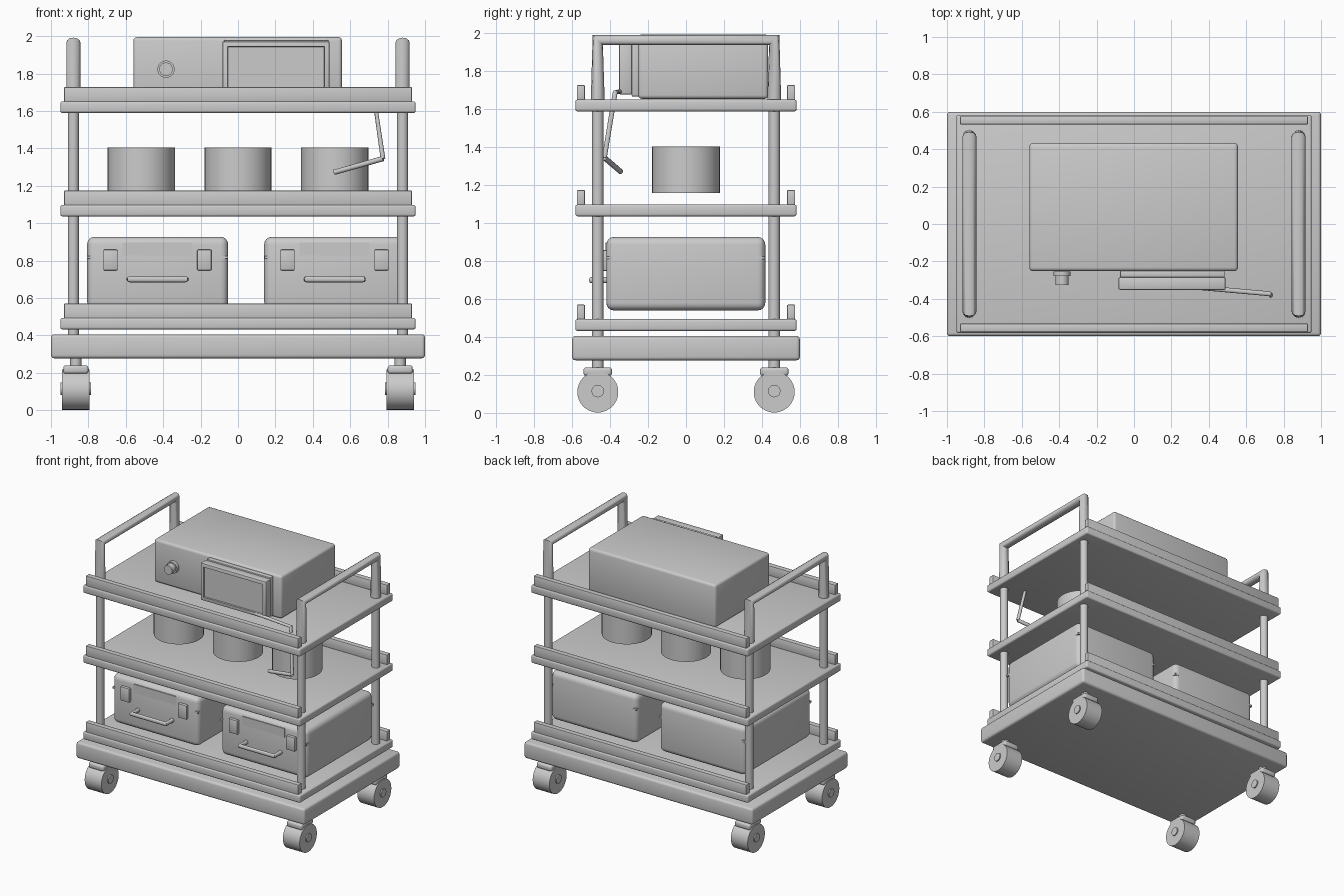
import bpy, bmesh, math
from mathutils import Vector, Matrix

if "Cube" in bpy.data.objects:
    bpy.data.objects.remove(bpy.data.objects["Cube"])

grey = bpy.data.materials.new("light_grey")
grey.diffuse_color = (0.6, 0.6, 0.6, 1)
grey.use_nodes = True
grey.node_tree.nodes["Principled BSDF"].inputs["Base Color"].default_value = grey.diffuse_color


def finish(ob, angle=35):
    ob.data.materials.clear()
    ob.data.materials.append(grey)
    bpy.ops.object.select_all(action='DESELECT')
    ob.select_set(True)
    bpy.context.view_layer.objects.active = ob
    bpy.ops.object.shade_smooth_by_angle(angle=math.radians(angle))
    return ob


def from_bm(name, bm):
    me = bpy.data.meshes.new(name)
    bm.to_mesh(me)
    bm.free()
    ob = bpy.data.objects.new(name, me)
    bpy.context.collection.objects.link(ob)
    return finish(ob)


def box(name, x, y, z, bevel=0.0, seg=3):
    """Box from (min, max) ranges, with rounded edges."""
    lo, hi = Vector((x[0], y[0], z[0])), Vector((x[1], y[1], z[1]))
    bm = bmesh.new()
    bmesh.ops.create_cube(bm, size=1)
    bmesh.ops.scale(bm, vec=hi - lo, verts=bm.verts)
    bmesh.ops.translate(bm, vec=(lo + hi) / 2, verts=bm.verts)
    if bevel:
        bmesh.ops.bevel(bm, geom=bm.edges[:], offset=bevel, segments=seg,
                        profile=0.5, affect='EDGES')
    return from_bm(name, bm)


def cyl(name, centre, r, length, axis='Z', sides=32):
    bm = bmesh.new()
    bmesh.ops.create_cone(bm, cap_ends=True, segments=sides,
                          radius1=r, radius2=r, depth=length)
    if axis != 'Z':
        rot = Matrix.Rotation(math.pi / 2, 3, 'Y' if axis == 'X' else 'X')
        bmesh.ops.rotate(bm, cent=(0, 0, 0), matrix=rot, verts=bm.verts)
    bmesh.ops.translate(bm, vec=centre, verts=bm.verts)
    return from_bm(name, bm)


def tube(name, points, r):
    """Round bar along straight segments."""
    cu = bpy.data.curves.new(name, 'CURVE')
    cu.dimensions = '3D'
    cu.bevel_depth = r
    cu.bevel_resolution = 4
    cu.use_fill_caps = True
    sp = cu.splines.new('POLY')
    sp.points.add(len(points) - 1)
    for p, co in zip(sp.points, points):
        p.co = (*co, 1)
    ob = bpy.data.objects.new(name, cu)
    bpy.context.collection.objects.link(ob)
    bpy.ops.object.select_all(action='DESELECT')
    ob.select_set(True)
    bpy.context.view_layer.objects.active = ob
    bpy.ops.object.convert(target='MESH')
    return finish(bpy.context.view_layer.objects.active)


# Base and three shelves with front and back rails
box("base", (-1, 1), (-0.6, 0.6), (0.277, 0.406), 0.018)
for i, z in enumerate((0.432, 1.036, 1.589), 1):
    box(f"shelf_{i}", (-0.95, 0.95), (-0.583, 0.583), (z, z + 0.062), 0.012)
    for side, s in (("front", -1), ("back", 1)):
        ys = sorted((s * 0.533, s * 0.575))
        box(f"shelf_{i}_{side}_rail", (-0.93, 0.93), ys, (z + 0.055, z + 0.138), 0.004, 2)

# Posts, push handles and casters
for sx, side in ((-1, "left"), (1, "right")):
    px = sx * 0.88
    tube(f"{side}_handle", [(px, -0.465, 1.6), (px, -0.465, 1.965),
                            (px, 0.465, 1.965), (px, 0.465, 1.6)], 0.038)
    for sy, end in ((-1, "front"), (1, "back")):
        n = f"{end}_{side}"
        cx, cy = sx * 0.867, sy * 0.465
        cyl(f"{n}_post", (px, cy, 1.0), 0.03, 1.22, sides=24)
        cyl(f"{n}_caster_stem", (cx, cy, 0.255), 0.03, 0.07, sides=20)
        box(f"{n}_caster_bracket", (cx - 0.067, cx + 0.067), (cy - 0.075, cy + 0.075),
            (0.195, 0.24), 0.014)
        cyl(f"{n}_wheel", (cx, cy, 0.11), 0.108, 0.146, 'X', 40)
        cyl(f"{n}_wheel_axle", (cx, cy, 0.115), 0.033, 0.164, 'X', 20)

# Two carrying cases on the bottom shelf
for n, cx in (("left", -0.43), ("right", 0.517)):
    box(f"{n}_case", (cx - 0.377, cx + 0.377), (-0.42, 0.418), (0.54, 0.927), 0.04, 4)
    box(f"{n}_case_seam", (cx - 0.376, cx + 0.376), (-0.419, 0.417), (0.81, 0.824))
    box(f"{n}_case_label", (cx - 0.187, cx + 0.187), (-0.424, -0.415), (0.828, 0.897))
    for k, lx in (("a", cx - 0.252), ("b", cx + 0.25)):
        box(f"{n}_case_latch_{k}", (lx - 0.038, lx + 0.038), (-0.443, -0.41), (0.748, 0.858), 0.005, 2)
    tube(f"{n}_case_handle", [(cx - 0.15, -0.41, 0.7), (cx - 0.15, -0.5, 0.7),
                              (cx + 0.15, -0.5, 0.7), (cx + 0.15, -0.41, 0.7)], 0.016)

# Three canisters on the middle shelf
for i, x in enumerate((-0.518, 0, 0.518), 1):
    cyl(f"canister_{i}", (x, 0, 1.282), 0.18, 0.246, sides=32)

# Instrument on the top shelf
box("instrument_body", (-0.56, 0.556), (-0.252, 0.433), (1.655, 1.995), 0.02)
box("screen_mount", (-0.075, 0.485), (-0.287, -0.245), (1.667, 1.98), 0.008, 2)
scr = box("screen", (-0.083, 0.49), (-0.352, -0.285), (1.678, 1.972), 0.008, 2)

# Recessed display in the front face of the screen
bm = bmesh.new()
bm.from_mesh(scr.data)
front = max((f for f in bm.faces if f.normal.y < -0.99), key=lambda f: f.calc_area())
bmesh.ops.inset_region(bm, faces=[front], thickness=0.028)
bmesh.ops.inset_region(bm, faces=[front], thickness=0.002, depth=-0.012)
bm.to_mesh(scr.data)
bm.free()
finish(scr)

# Dial
cyl("dial_ring", (-0.385, -0.266, 1.823), 0.046, 0.026, 'Y', 32)
cyl("dial_knob", (-0.385, -0.3, 1.823), 0.036, 0.05, 'Y', 32)

# Probe cable hanging beside the screen
tube("probe_cable", [(0.33, -0.338, 1.695), (0.725, -0.373, 1.69),
                     (0.775, -0.43, 1.345)], 0.013)
tube("probe", [(0.775, -0.43, 1.345), (0.515, -0.345, 1.272)], 0.014)
